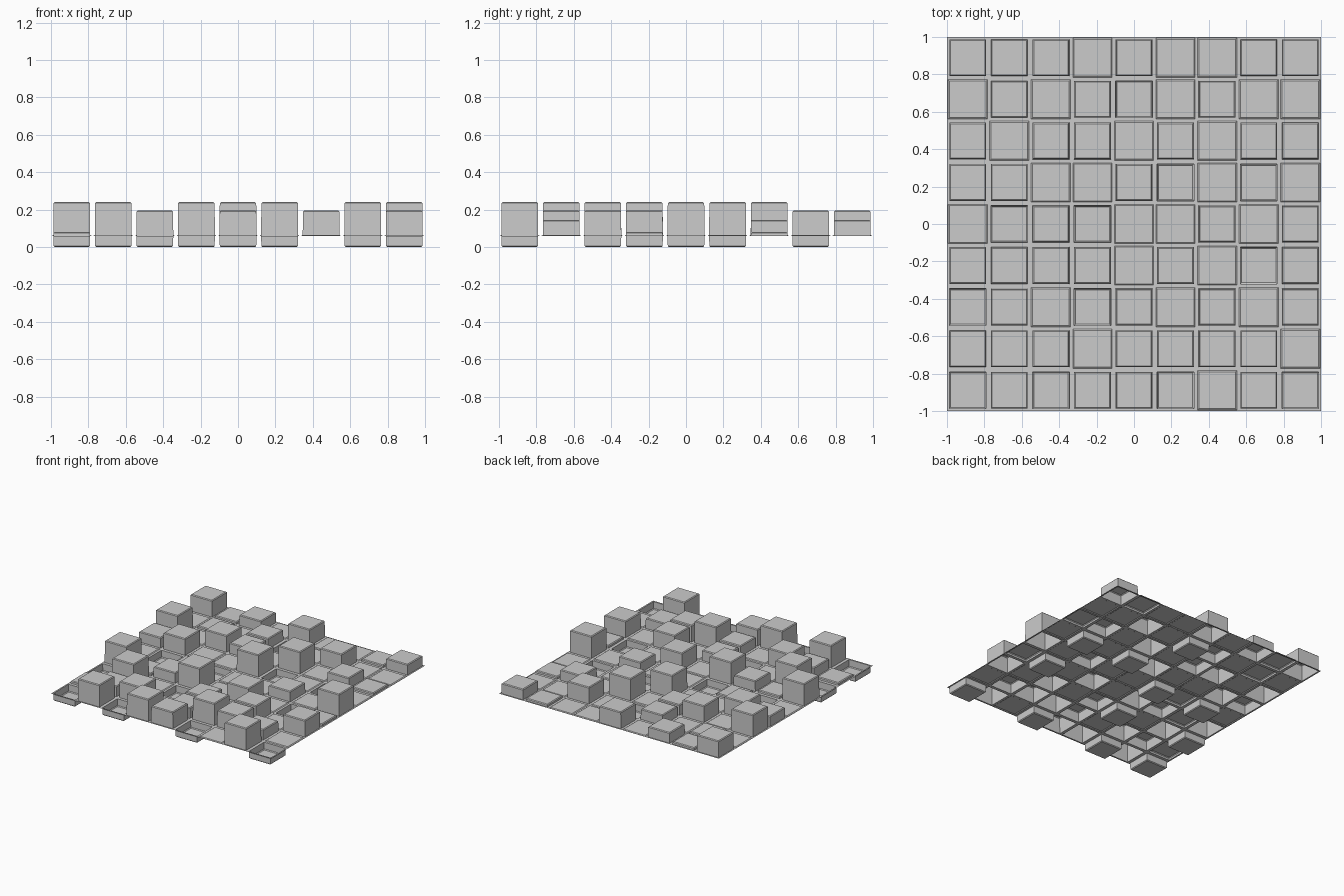
import bpy, bmesh

if "Cube" in bpy.data.objects:
    bpy.data.objects.remove(bpy.data.objects["Cube"])

# Height map, back row first:
# S sunk, f flush, l low, m medium, h high, T tallest
ROWS = [
    "hlmfhffll",
    "flfhSfhff".replace("h", "m", 1),
    "TfhmfTfml",
    "mhffTSfSf",
    "fSlSffmfT",
    "TllTfhfSl".replace("ll", "lm"),
    "STfSmfhfh",
    "lmhfmThmf",
    "STSThSfTS",
]
# back right corner tile stands a little higher
ROWS[0] = ROWS[0][:8] + "m"
LEVEL = dict(S=0.005, f=0.07, l=0.085, m=0.15, h=0.20, T=0.245)

N = 9
PITCH = 2 / N
BASE = 0.065

bm = bmesh.new()


def ring(x, y, half, z):
    return [bm.verts.new((x + sx * half, y + sy * half, z))
            for sx, sy in ((-1, -1), (1, -1), (1, 1), (-1, 1))]


def bridge(a, b):
    for i in range(4):
        j = (i + 1) % 4
        bm.faces.new((a[i], a[j], b[j], b[i]))


# Each cell: rim, wall, small chamfer and a flat cap
for row, text in enumerate(ROWS):
    for col, key in enumerate(text):
        x = (col - 4) * PITCH
        y = (4 - row) * PITCH
        top = LEVEL[key]
        if key == "f":
            steps = [(PITCH / 2, BASE), (0.105, BASE), (0.098, top)]
        else:
            c = min(0.006, abs(top - BASE) / 3)
            sign = 1 if top > BASE else -1
            steps = [(PITCH / 2, BASE), (0.0985, BASE),
                     (0.0975, top - sign * c), (0.0975 - c, top)]
        rings = [ring(x, y, h, z) for h, z in steps]
        for a, b in zip(rings, rings[1:]):
            bridge(a, b)
        bm.faces.new(rings[-1])

bmesh.ops.remove_doubles(bm, verts=bm.verts, dist=0.0002)
bmesh.ops.recalc_face_normals(bm, faces=bm.faces)

# Rest the deepest pockets on the ground
low = min(v.co.z for v in bm.verts)
bmesh.ops.translate(bm, verts=bm.verts, vec=(0, 0, -low))

mesh = bpy.data.meshes.new("block_panel")
bm.to_mesh(mesh)
bm.free()
panel = bpy.data.objects.new("block_panel", mesh)
bpy.context.collection.objects.link(panel)
